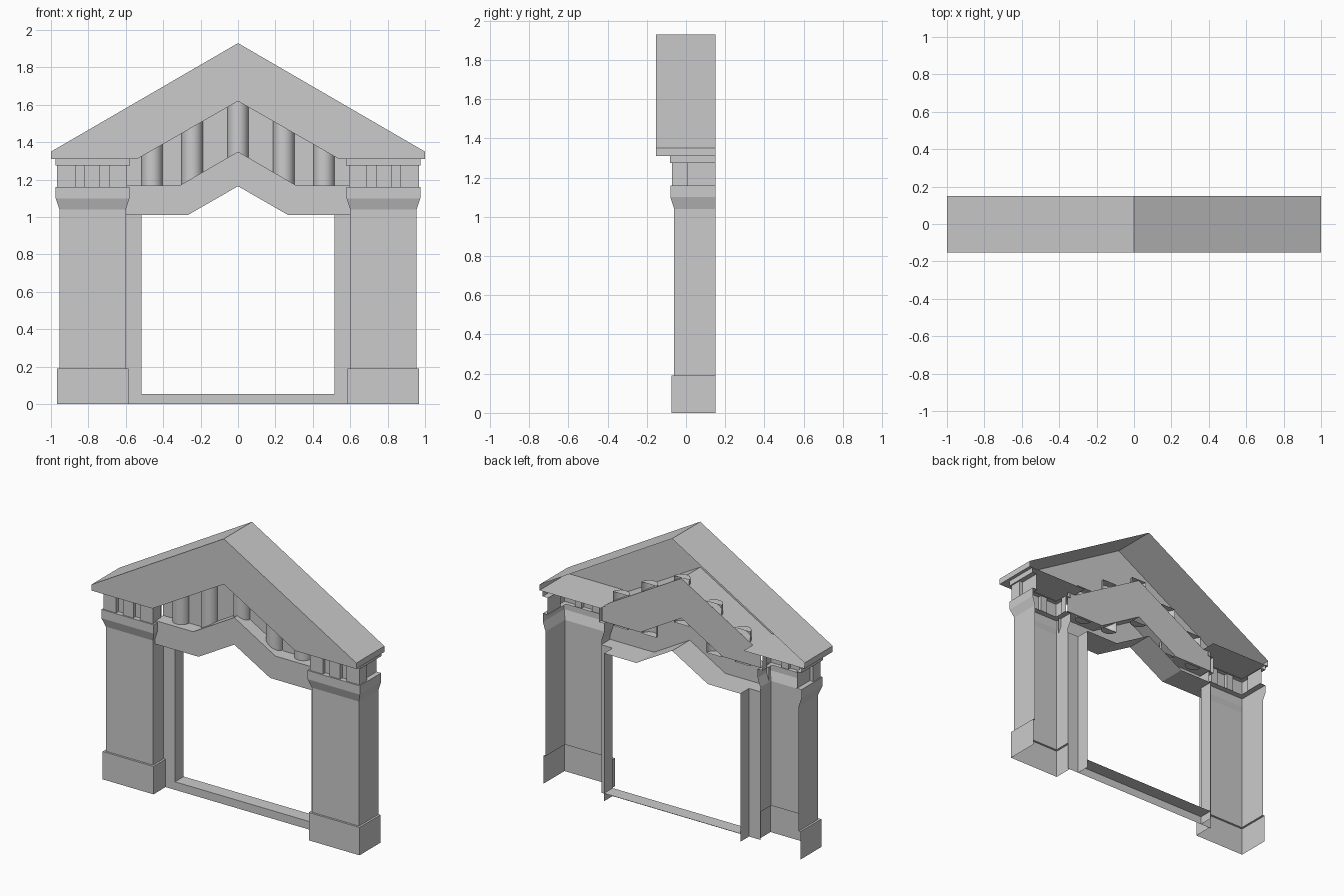
import bpy, math
from mathutils import Vector

if "Cube" in bpy.data.objects:
    bpy.data.objects.remove(bpy.data.objects["Cube"])

BACK, JAMB, WALL, ARCH, FRONT = 0.15, 0.056, 0.05, -0.04, -0.153


def make(name, verts, faces, mirror=True):
    me = bpy.data.meshes.new(name)
    me.from_pydata(verts, [], faces)
    ob = bpy.data.objects.new(name, me)
    bpy.context.collection.objects.link(ob)
    if mirror:
        m = ob.modifiers.new("Mirror", 'MIRROR')
        m.use_clip = True
    return ob


def sheet(name, quads, hint):
    """Quads given as corner lists, each turned to face along the hint."""
    verts, faces = [], []
    for q in quads:
        p = [Vector(c) for c in q]
        if (p[1] - p[0]).cross(p[2] - p[0]).dot(Vector(hint)) < 0:
            q = q[::-1]
        faces.append(range(len(verts), len(verts) + len(q)))
        verts += q
    return make(name, verts, [tuple(f) for f in faces])


def deep(line, y0, y1):
    """Strip of quads: an x-z line swept from y0 to y1."""
    return [[(a[0], y0, a[1]), (b[0], y0, b[1]), (b[0], y1, b[1]), (a[0], y1, a[1])]
            for a, b in zip(line, line[1:])]


def between(top, low, y):
    """Flat upright panels between two x-z lines."""
    return [[(t0[0], y, t0[1]), (t1[0], y, t1[1]), (l1[0], y, l1[1]), (l0[0], y, l0[1])]
            for t0, t1, l0, l1 in zip(top, top[1:], low, low[1:])]


def loft(name, rings):
    n = len(rings[0])
    faces = [(r * n + n + i, r * n + n + i + 1, r * n + i + 1, r * n + i)
             for r in range(len(rings) - 1) for i in range(n - 1)]
    return make(name, [v for r in rings for v in r], faces)


def ring(z, o):
    """Open-backed pillar outline, widened by o."""
    return [(0.955 + o, BACK, z), (0.955 + o, -0.06 - o, z),
            (0.6 - o, -0.06 - o, z), (0.6 - o, JAMB, z)]


# Gable roof: open behind, with sloping soffit
roof_top = [(0, 1.93), (1, 1.35)]
soffit = [(0, 1.62), (0.54, 1.31)]
sheet("roof_top", deep(roof_top, FRONT, BACK), (1, 0, 1))
sheet("roof_end", deep([(1, 1.35), (1, 1.31)], FRONT, BACK), (1, 0, 0))
sheet("roof_eave_underside", deep([(0.54, 1.31), (1, 1.31)], FRONT, BACK), (0, 0, -1))
sheet("roof_soffit", deep(soffit, FRONT, WALL), (0, 0, -1))
sheet("gable_front", between([(0, 1.93), (0.54, 1.6168), (1, 1.35)],
                             soffit + [(1, 1.31)], FRONT), (0, -1, 0))

# Arch band and frieze wall
arch_top = [(0, 1.35), (0.31, 1.17), (0.6, 1.17)]
arch_low = [(0, 1.165), (0.27, 1.01), (0.6, 1.01)]
sheet("frieze_wall", between([(0, 1.62), (0.31, 1.442), (0.54, 1.31), (0.6, 1.31)],
                             [(0, 1.35), (0.31, 1.17), (0.54, 1.17), (0.6, 1.17)], WALL), (0, -1, 0))
sheet("arch_front", between(arch_top, arch_low, ARCH), (0, -1, 0))
sheet("arch_ledge", deep(arch_top, ARCH, WALL), (0, 0, 1))
sheet("arch_soffit", deep(arch_low[:2] + [(0.515, 1.01)], ARCH, BACK)
      + deep([(0.515, 1.01), (0.6, 1.01)], ARCH, JAMB), (0, 0, -1))

# Half-round frieze columns, poking through soffit and ledge
R, SEG = 0.057, 16
for k, x in enumerate((-0.46, -0.245, 0, 0.245, 0.46)):
    top = 1.62 - 0.574 * max(0, abs(x) - R) + 0.005
    low = max(1.17, 1.35 - 0.58 * (abs(x) + R)) - 0.01
    arc = [(x - R * math.cos(math.pi * i / SEG), WALL - R * math.sin(math.pi * i / SEG))
           for i in range(SEG + 1)]
    n = SEG + 1
    faces = [(i, i + 1, n + i + 1, n + i) for i in range(SEG)]
    faces += [tuple(range(n - 1, -1, -1)), tuple(range(n, 2 * n))]
    col = make(f"frieze_column_{k + 1}", [(a, b, low) for a, b in arc] + [(a, b, top) for a, b in arc],
               faces, mirror=False)
    for p in col.data.polygons:
        p.use_smooth = len(p.vertices) == 4

# Pillars: base, shaft and flared capital
loft("pillars", [ring(z, o) for z, o in (
    (0, 0.014), (0.19, 0.014), (0.19, 0), (1.04, 0), (1.10, 0.02), (1.16, 0.02), (1.16, -0.02))])

# Notched neck and top slab above each pillar
xo, xi, yf, d = 0.967, 0.593, -0.071, 0.025
neck = [(xo - d, BACK), (xo - d, 0.01), (xo, 0.01), (xo, yf)]
for a, b in ((0.87, 0.82), (0.74, 0.69)):
    neck += [(a, yf), (a, yf + d), (b, yf + d), (b, yf)]
neck += [(xi, yf), (xi, 0.01), (xi + d, 0.01), (xi + d, JAMB)]
loft("pillar_necks", [[(x, y, z) for x, y in neck] for z in (1.16, 1.275)])
loft("pillar_top_slabs", [ring(1.275, -0.02), ring(1.275, 0.022), ring(1.31, 0.022)])

# Door jambs and threshold
sheet("jamb_front", between([(0.515, 1.01), (0.6, 1.01)], [(0.515, 0), (0.6, 0)], JAMB), (0, -1, 0))
sheet("jamb_reveal", deep([(0.515, 0), (0.515, 1.01)], JAMB, BACK), (-1, 0, 0))
sheet("threshold_front", between([(0, 0.055), (0.515, 0.055)], [(0, 0), (0.515, 0)], JAMB), (0, -1, 0))
sheet("threshold_top", deep([(0, 0.055), (0.515, 0.055)], JAMB, BACK), (0, 0, 1))
